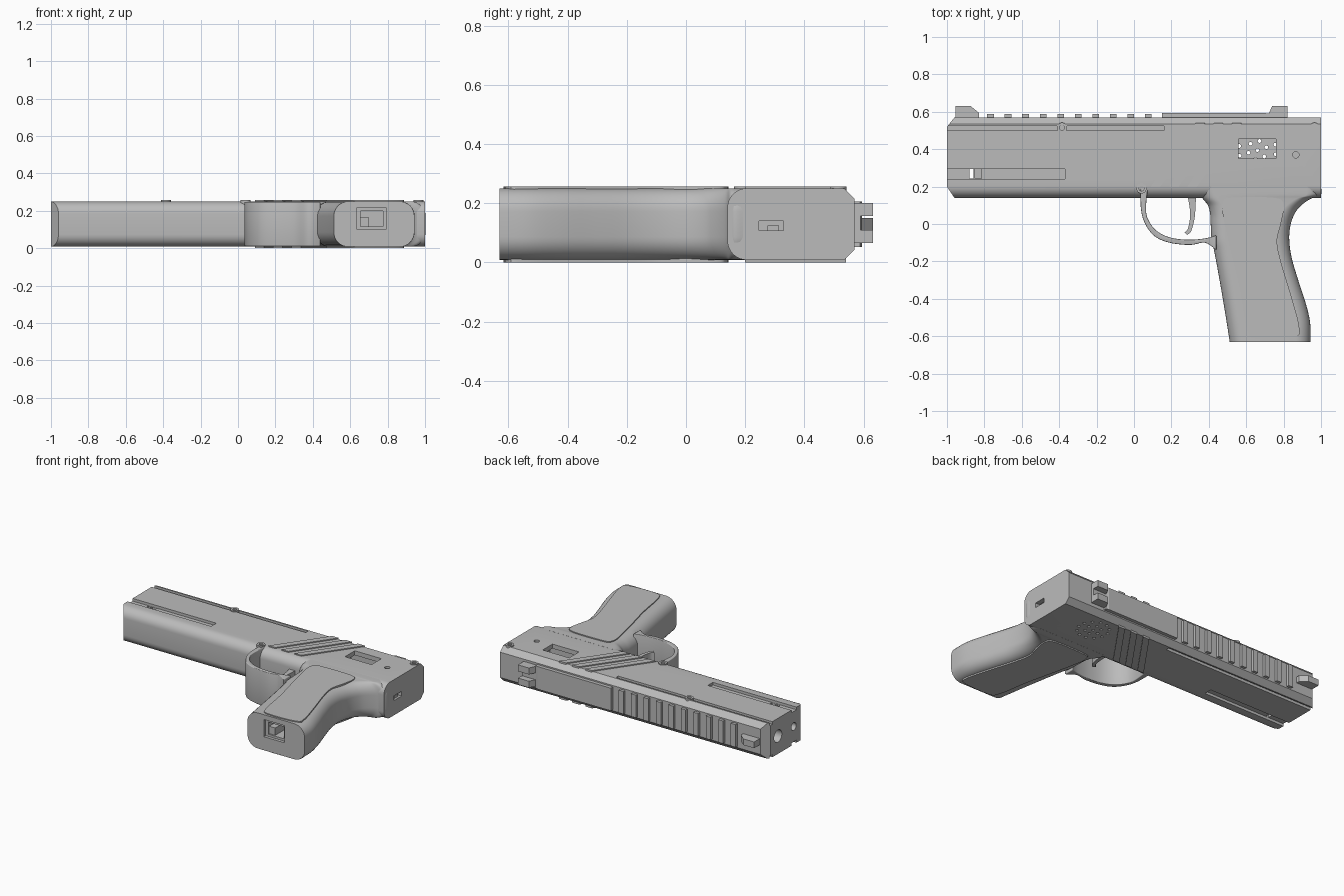
import bpy, bmesh, math
from mathutils import Vector

cube = bpy.data.objects.get("Cube")
if cube:
    bpy.data.objects.remove(cube, do_unlink=True)

grey = bpy.data.materials.new("plain_grey")
grey.use_nodes = True
COLOUR = (0.5, 0.5, 0.5, 1)
grey.diffuse_color = COLOUR
grey.node_tree.nodes["Principled BSDF"].inputs["Base Color"].default_value = COLOUR

LOW, HIGH = 0.008, 0.25          # flat sides of the housing
FLOOR, TOP = 0.0, 0.257          # raised details
MID = (LOW + HIGH) / 2


def loft(name, rings):
    """Skin equal-length rings of points and cap both ends."""
    bm = bmesh.new()
    rows = [[bm.verts.new(p) for p in ring] for ring in rings]
    n = len(rows[0])
    for a, b in zip(rows, rows[1:]):
        for i in range(n):
            j = (i + 1) % n
            bm.faces.new((a[i], a[j], b[j], b[i]))
    bm.faces.new(rows[0])
    bm.faces.new(rows[-1])
    bmesh.ops.recalc_face_normals(bm, faces=bm.faces)
    mesh = bpy.data.meshes.new(name)
    bm.to_mesh(mesh)
    bm.free()
    mesh.materials.append(grey)
    ob = bpy.data.objects.new(name, mesh)
    bpy.context.collection.objects.link(ob)
    return ob


def prism(name, pts, z0=FLOOR, z1=TOP):
    return loft(name, [[(x, y, z) for x, y in pts] for z in (z0, z1)])


def box(name, x0, x1, y0, y1, z0, z1):
    return prism(name, [(x0, y0), (x1, y0), (x1, y1), (x0, y1)], z0, z1)


def circle(x, y, r, n=24):
    return [(x + r * math.cos(i * math.tau / n), y + r * math.sin(i * math.tau / n))
            for i in range(n)]


def spline(pts, closed=False, steps=5):
    """Smooth curve through a few points."""
    p = [Vector(q) for q in pts]
    p = [p[-1]] + p + p[:2] if closed else [p[0]] + p + [p[-1]]
    out = []
    for a, b, c, d in zip(p, p[1:], p[2:], p[3:]):
        for i in range(steps):
            t = i / steps
            out.append(0.5 * (2 * b + (c - a) * t + (2 * a - 5 * b + 4 * c - d) * t * t
                              + (3 * b - a - 3 * c + d) * t ** 3))
    return out if closed else out + [p[-1]]


def apply(ob, kind, **settings):
    mod = ob.modifiers.new(kind.lower(), kind)
    for key, value in settings.items():
        setattr(mod, key, value)
    bpy.context.view_layer.objects.active = ob
    bpy.ops.object.modifier_apply(modifier=mod.name)


def cut(ob, cutter):
    cutter.hide_render = True
    apply(ob, "BOOLEAN", operation="DIFFERENCE", object=cutter, solver="EXACT")
    bpy.data.objects.remove(cutter, do_unlink=True)


def smooth(ob, angle=32):
    bpy.ops.object.select_all(action="DESELECT")
    ob.select_set(True)
    bpy.context.view_layer.objects.active = ob
    bpy.ops.object.shade_smooth_by_angle(angle=math.radians(angle))


# Main housing: rounded lower edges, chamfered upper edges
R = 0.065
section = [(0.535, HIGH), (0.57, 0.215), (0.57, 0.043), (0.535, LOW)]
for zc, start in ((LOW + R, 270), (HIGH - R, 180)):
    for i in range(9):
        a = math.radians(start - i * 90 / 8)
        section.append((0.14 + R + R * math.cos(a), zc + R * math.sin(a)))
body = loft("housing", [[(x, y, z) for y, z in section] for x in (-1, 1)])

# Clipped muzzle corners
cut(body, prism("cutter", [(-1.02, 0.23), (-0.945, 0.1175), (-1.02, 0.1175)], -1, 1))
cut(body, prism("cutter", [(-1.02, 0.495), (-0.936, 0.6), (-1.02, 0.6)], -1, 1))

# Long side grooves on both faces
for z0, z1 in ((HIGH - 0.018, 0.3), (-0.1, LOW + 0.018)):
    cut(body, box("cutter", -1.1, 0.16, 0.5, 0.525, z0, z1))
    cut(body, box("cutter", -1.1, -0.37, 0.24, 0.295, z0, z1))
cut(body, box("cutter", -0.88, -0.857, 0.242, 0.293, -1, 1))
cut(body, box("cutter", -0.85, -0.815, 0.242, 0.293, 0.2, 1))

# Muzzle bores and rear switch slot
for y, r in ((0.44, 0.042), (0.27, 0.026)):
    cut(body, loft("cutter", [[(x, a, b) for a, b in circle(y, MID, r)]
                              for x in (-1.1, -0.75)]))
cut(body, box("cutter", 0.95, 1.1, 0.247, 0.33, 0.108, 0.14))
box("rear_switch", 0.94, 0.985, 0.275, 0.315, 0.1, 0.125)

# Display window, cavity behind it and speaker holes underneath
cut(body, box("cutter", 0.5, 0.84, 0.26, 0.5, 0.03, 0.22))
cut(body, box("cutter", 0.56, 0.76, 0.35, 0.455, 0.2, 0.3))
for count, radius in ((1, 0), (6, 0.05), (12, 0.1)):
    for i in range(count):
        a = i * math.tau / count + 0.3
        spot = circle(0.66 + radius * math.cos(a), 0.395 + radius * math.sin(a), 0.01, 10)
        cut(body, prism("cutter", spot, -0.1, 0.1))

# Small indicator hole
cut(body, prism("cutter", circle(0.865, 0.37, 0.017), 0.235, 0.3))
smooth(body)

# Grip: rounded sections stacked from the butt to the housing
front = [(-0.63, 0.512), (-0.4, 0.475), (-0.15, 0.43), (-0.09, 0.415), (0, 0.41),
         (0.05, 0.408), (0.1, 0.395), (0.14, 0.365), (0.2, 0.34)]
back = [(-0.63, 0.943), (-0.53, 0.942), (-0.43, 0.92), (-0.3, 0.878), (-0.18, 0.843),
        (-0.08, 0.83), (0, 0.838), (0.06, 0.862), (0.1, 0.895), (0.135, 0.945),
        (0.155, 0.999), (0.2, 0.999)]


def at(curve, y):
    for a, b in zip(curve, curve[1:]):
        if y <= b[0]:
            return a[1] + (b[1] - a[1]) * (y - a[0]) / (b[0] - a[0])
    return curve[-1][1]


front_curve, back_curve = (spline([(y, x) for y, x in c]) for c in (front, back))
rings = []
G = 0.078
for y in sorted({round(p[0], 4) for p in back_curve}):
    x0, x1 = at(front_curve, y), at(back_curve, y)
    ring = []
    for k, (xc, zc) in enumerate(((x1 - G, HIGH - G), (x0 + G, HIGH - G),
                                  (x0 + G, LOW + G), (x1 - G, LOW + G))):
        for i in range(9):
            a = math.radians(90 * k + i * 90 / 8)
            ring.append((xc + G * math.cos(a), y, zc + G * math.sin(a)))
    rings.append(ring)
grip = loft("grip", rings)
cut(grip, box("cutter", 0.635, 0.79, -0.7, -0.61, 0.1, 0.217))
cut(grip, box("cutter", 0.655, 0.775, -0.65, -0.45, 0.115, 0.203))
smooth(grip)
box("socket_block", 0.65, 0.7, -0.6, -0.44, 0.11, 0.165)

# Raised grip panels on both sides
panel = spline([(0.478, 0.115), (0.515, 0.14), (0.75, 0.14), (0.8, 0.1), (0.785, 0),
                (0.765, -0.09), (0.785, -0.2), (0.845, -0.4), (0.883, -0.55), (0.86, -0.605),
                (0.66, -0.615), (0.605, -0.57), (0.565, -0.35), (0.515, -0.14), (0.475, 0.05)],
               closed=True)
for name, z0, z1 in (("upper_grip_panel", 0.2, TOP), ("lower_grip_panel", FLOOR, 0.05)):
    smooth(prism(name, panel, z0, z1))

# Trigger guard: a full-width band
outer = spline([(0.035, 0.2), (0.037, 0.08), (0.06, 0), (0.11, -0.065), (0.19, -0.1),
                (0.3, -0.112), (0.38, -0.1), (0.44, -0.14)])
inner = spline([(0.44, -0.06), (0.39, -0.075), (0.3, -0.084), (0.2, -0.074),
                (0.125, -0.04), (0.08, 0.015), (0.064, 0.08), (0.075, 0.2)])
guard = prism("trigger_guard", outer + inner, LOW + 0.002, HIGH - 0.002)
apply(guard, "BEVEL", width=0.01, segments=3, limit_method="ANGLE", angle_limit=math.radians(50))
smooth(guard)

# Trigger
blade = spline([(0.285, 0.16), (0.3, 0.06), (0.29, -0.02), (0.27, -0.045)]) + \
    spline([(0.285, -0.058), (0.307, -0.035), (0.325, 0.04), (0.332, 0.16)])
smooth(prism("trigger", blade, 0.085, 0.173))

# Slanted ribs on both sides
for i in range(3):
    x = 0.09 + i * 0.098
    rib = [(x, 0.2), (x + 0.05, 0.2), (x + 0.29, 0.54), (x + 0.24, 0.54)]
    prism("upper_rib", rib, 0.235, TOP)
    prism("lower_rib", rib, FLOOR, 0.02)

# Screw bosses with sunken heads
for x, y in ((-0.385, 0.515), (0.04, 0.19), (0.965, 0.515), (0.855, -0.56)):
    boss = prism("screw_boss", circle(x, y, 0.027), 0.15, TOP)
    cut(boss, prism("cutter", circle(x, y, 0.014, 16), 0.245, 0.3))
    smooth(boss)

# Top rail: teeth, then a flat strip
for i in range(11):
    x = -0.785 + i * 0.0937
    box("rail_tooth", x, x + 0.036, 0.56, 0.589, 0.052, 0.206)
prism("rail_strip", [(0.15, 0.56), (0.72, 0.56), (0.72, 0.588), (0.7, 0.594), (0.15, 0.594)],
      0.052, 0.206)

# Sights
prism("front_sight", [(-0.955, 0.56), (-0.955, 0.632), (-0.875, 0.632), (-0.83, 0.595),
                      (-0.83, 0.56)], 0.108, 0.15)
box("rear_sight_base", 0.715, 0.822, 0.56, 0.59, 0.066, 0.2)
for z in (0.066, 0.156):
    prism("rear_sight_post", [(0.715, 0.58), (0.74, 0.632), (0.822, 0.632), (0.822, 0.58)],
          z, z + 0.044)
